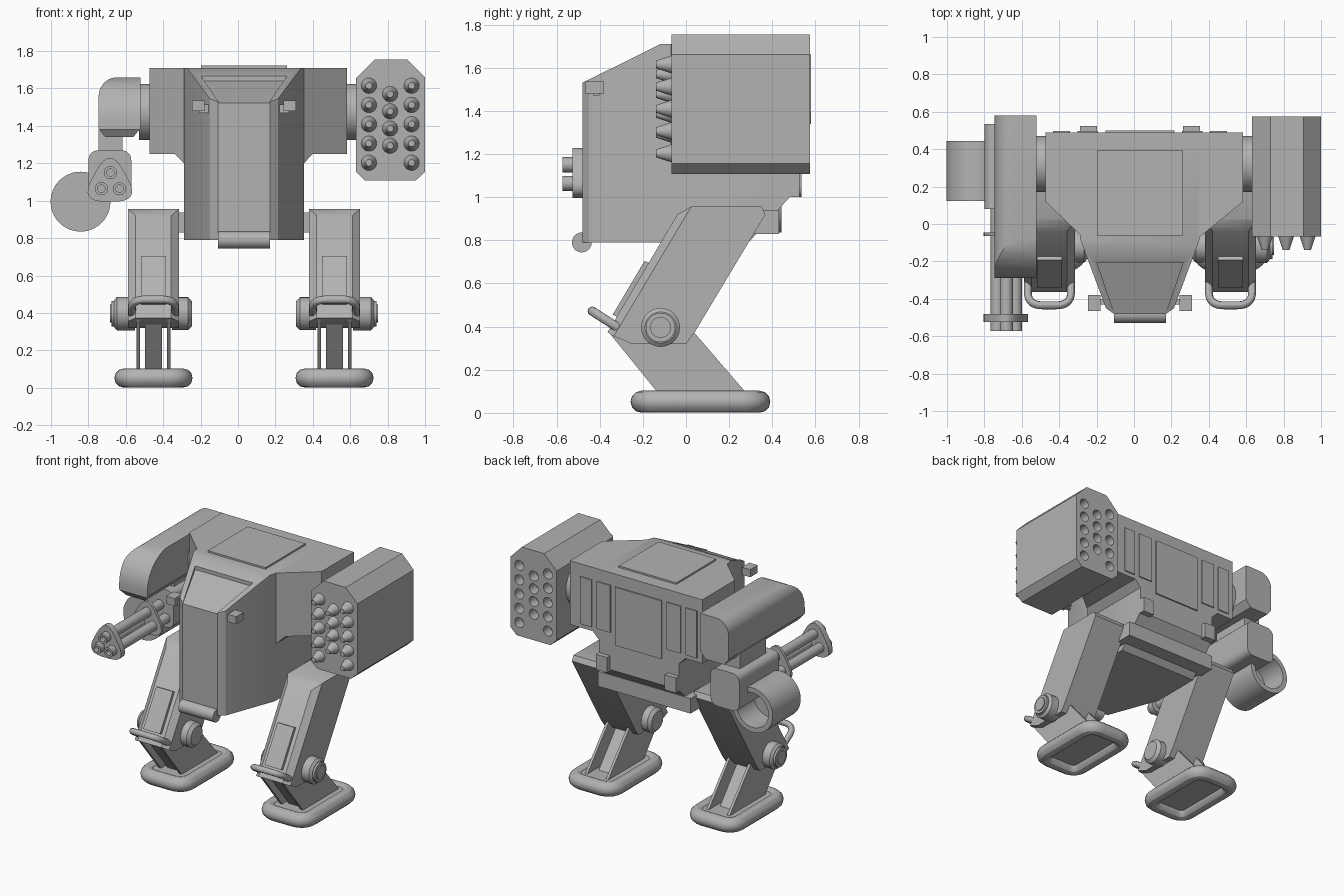
import bpy, bmesh, math
from mathutils import Vector

if "Cube" in bpy.data.objects:
    bpy.data.objects.remove(bpy.data.objects["Cube"], do_unlink=True)

grey = bpy.data.materials.new("plain_grey")
grey.use_nodes = True
grey.diffuse_color = (0.45, 0.45, 0.45, 1)
grey.node_tree.nodes["Principled BSDF"].inputs["Base Color"].default_value = grey.diffuse_color

CX = 0.032  # centre line of the hull


def link(name, mesh):
    ob = bpy.data.objects.new(name, mesh)
    bpy.context.collection.objects.link(ob)
    ob.data.materials.clear()
    ob.data.materials.append(grey)
    return ob


def prism(name, pts, axis, a, b, taper=1):
    """Extrude a 2D outline along an axis from a to b."""
    place = {"x": lambda p, t: (t, p[0], p[1]),
             "y": lambda p, t: (p[0], t, p[1]),
             "z": lambda p, t: (p[0], p[1], t)}[axis]
    n = len(pts)
    mid = [sum(p[i] for p in pts) / n for i in (0, 1)]
    end = [[mid[i] + (p[i] - mid[i]) * taper for i in (0, 1)] for p in pts]
    bm = bmesh.new()
    lo = [bm.verts.new(place(p, a)) for p in pts]
    hi = [bm.verts.new(place(p, b)) for p in end]
    bm.faces.new(lo)
    bm.faces.new(hi)
    for i in range(n):
        j = (i + 1) % n
        bm.faces.new((lo[i], lo[j], hi[j], hi[i]))
    bmesh.ops.recalc_face_normals(bm, faces=bm.faces)
    mesh = bpy.data.meshes.new(name)
    bm.to_mesh(mesh)
    bm.free()
    return link(name, mesh)


def circle(u, v, r, n=32):
    return [(u + r * math.cos(math.tau * i / n), v + r * math.sin(math.tau * i / n)) for i in range(n)]


def rect(u0, u1, v0, v1):
    return [(u0, v0), (u1, v0), (u1, v1), (u0, v1)]


def box(name, x0, x1, y0, y1, z0, z1):
    return prism(name, rect(x0, x1, y0, y1), "z", z0, z1)


def rounded(pts, r, steps=6, closed=True):
    """Replace corners with short curves."""
    out, n = [], len(pts)
    for i, p in enumerate(pts):
        p = Vector(p)
        if not closed and i in (0, n - 1):
            out.append(p)
            continue
        a = p + (Vector(pts[i - 1]) - p).normalized() * r
        b = p + (Vector(pts[(i + 1) % n]) - p).normalized() * r
        for k in range(steps + 1):
            t = k / steps
            out.append(a * (1 - t) ** 2 + p * 2 * t * (1 - t) + b * t * t)
    return out


def tube(name, path, r, closed):
    cu = bpy.data.curves.new(name, "CURVE")
    cu.dimensions, cu.bevel_depth, cu.bevel_resolution = "3D", r, 4
    cu.use_fill_caps = True
    sp = cu.splines.new("POLY")
    sp.points.add(len(path) - 1)
    for q, p in zip(sp.points, path):
        q.co = (*p, 1)
    sp.use_cyclic_u = closed
    tmp = bpy.data.objects.new(name + "_path", cu)
    bpy.context.collection.objects.link(tmp)
    mesh = bpy.data.meshes.new_from_object(tmp.evaluated_get(bpy.context.evaluated_depsgraph_get()))
    bpy.data.objects.remove(tmp, do_unlink=True)
    return link(name, mesh)


def combine(ob, other, op):
    """Apply a boolean and drop the helper."""
    m = ob.modifiers.new("cut", "BOOLEAN")
    m.operation, m.object, m.solver = op, other, "EXACT"
    mesh = bpy.data.meshes.new_from_object(ob.evaluated_get(bpy.context.evaluated_depsgraph_get()))
    ob.modifiers.clear()
    ob.data = mesh
    bpy.data.objects.remove(other, do_unlink=True)
    return ob


# Hull: plan outline intersected with side profile
half = [(0.14, -0.48), (0.182, -0.45), (0.32, -0.08), (0.32, 0.49)]
plan = [(CX + x, y) for x, y in half] + [(CX - x, y) for x, y in reversed(half)]
side = [(-0.6, 0.79), (-0.6, 1.47), (-0.118, 1.71), (0.6, 1.71), (0.6, 1.15), (0.49, 1.01), (0.29, 0.79)]
hull = combine(prism("hull", plan, "z", 0.7, 1.8), prism("side_cut", side, "x", -0.6, 0.7), "INTERSECT")
# Sunken window in the sloped canopy
win = prism("window_cut", [(-0.205, 1.64), (-0.5, 1.515), (-0.5, 1.8), (-0.205, 1.8)], "x", -0.4, 0.5)
win = combine(win, prism("window_plan", [(CX - 0.232, -0.2), (CX + 0.232, -0.2), (CX + 0.13, -0.5), (CX - 0.13, -0.5)],
                         "z", 1.4, 1.9), "INTERSECT")
combine(hull, win, "DIFFERENCE")

# Shoulders: plan outline intersected with front profile
plan = [(-0.473, 0.49), (-0.473, 0.12), (-0.27, -0.075), (0.345, -0.075), (0.583, 0.12), (0.583, 0.49)]
front = [(-0.6, 1.71), (-0.6, 1.25), (-0.338, 1.25), (-0.288, 1.2), (0.352, 1.2), (0.4, 1.25), (0.7, 1.25), (0.7, 1.71)]
combine(prism("shoulders", plan, "z", 1, 1.9), prism("front_cut", front, "y", -0.5, 0.8), "INTERSECT")
prism("shoulder_axle", circle(0.32, 1.475, 0.15, 48), "x", -0.53, 0.64)

# Hull details
box("roof_hatch", CX - 0.23, CX + 0.23, -0.062, 0.393, 1.7, 1.722)
prism("nose_roller", circle(-0.483, 0.79, 0.046), "x", CX - 0.138, CX + 0.138)
box("hip_axle", CX - 0.37, CX + 0.37, 0.25, 0.43, 0.83, 0.938)
box("rear_panel", CX - 0.185, CX + 0.185, 0.48, 0.5, 1.2, 1.62)
for s, word in ((1, "left"), (-1, "right")):
    for k, (u, w) in enumerate(((0.28, 0.055), (0.42, 0.045))):
        c = CX + s * u
        box(f"{word}_rear_vent_{k}", c - w, c + w, 0.48, 0.498, 1.28, 1.62)
    c = CX + s * 0.275
    box(word + "_rear_bracket", c - 0.045, c + 0.045, 0.46, 0.525, 1.0, 1.11)
    c = CX + s * 0.245
    box(word + "_lamp", c - 0.034, c + 0.034, -0.465, -0.38, 1.48, 1.535)
    c = CX + s * 0.2
    box(word + "_lamp_arm", c - 0.04, c + 0.04, -0.43, -0.4, 1.47, 1.515)

# Missile pod with warheads in front and open tubes behind
outline = [(0.63, 1.655), (0.73, 1.754), (0.907, 1.754), (1.0, 1.66),
           (1.0, 1.155), (0.95, 1.107), (0.68, 1.107), (0.63, 1.155)]
pod = prism("missile_pod", outline, "y", -0.068, 0.575)
spots = [(x, 1.615 - 0.103 * i) for x in (0.7, 0.928) for i in range(5)]
spots += [(0.813, 1.57 - 0.092 * i) for i in range(4)]
for i, (x, z) in enumerate(spots):
    prism(f"warhead_{i}", circle(x, z, 0.044, 24), "y", -0.06, -0.14, 0.4)
    combine(pod, prism("tube_cut", circle(x, z, 0.036, 20), "y", 0.5, 0.7), "DIFFERENCE")

# Gun arm housing: rounded in front and along its outer top edge
arc = [math.radians(9 * i) for i in range(11)]
side = [(0.58, 1.34), (0.58, 1.67)] + [(-0.03 - 0.26 * math.sin(t), 1.43 + 0.235 * math.cos(t)) for t in arc]
side += [(-0.29, 1.38), (-0.26, 1.34)]
front = [(-0.52, 1.39), (-0.52, 1.66)] + [(-0.645 - 0.1 * math.sin(t), 1.56 + 0.1 * math.cos(t)) for t in arc]
front += [(-0.745, 1.385), (-0.71, 1.34), (-0.56, 1.34)]
combine(prism("gun_arm", side, "x", -0.8, -0.5), prism("arm_cut", front, "y", -0.5, 0.8), "INTERSECT")
box("gun_neck", -0.745, -0.617, 0.15, 0.45, 1.22, 1.38)

# Gun body, drum, barrels and collars
prism("gun_body", rounded(rect(-0.8, -0.57, 1.0, 1.27), 0.06), "y", 0.08, 0.535)
drum = prism("ammo_drum", circle(-0.842, 0.995, 0.16, 48), "y", 0.123, 0.443)
combine(drum, prism("drum_cut", circle(-0.842, 0.995, 0.125, 48), "y", 0.25, 0.5), "DIFFERENCE")
tri = rounded([(-0.685, 1.29), (-0.85, 0.995), (-0.52, 0.995)], 0.14, 8)
prism("muzzle_collar", tri, "y", -0.525, -0.48)
prism("rear_collar", tri, "y", -0.065, -0.045)
for i, (x, z) in enumerate(((-0.682, 1.15), (-0.731, 1.064), (-0.634, 1.064))):
    b = prism(f"barrel_{i}", circle(x, z, 0.035, 24), "y", -0.572, 0.1)
    combine(b, prism("bore", circle(x, z, 0.02, 16), "y", -0.7, -0.53), "DIFFERENCE")


def leg(word, s):
    cx = CX + s * 0.484
    # Thigh with chamfered front edges
    thigh = prism(word + "_thigh", [(-0.04, 0.92), (-0.364, 0.373), (-0.335, 0.355), (-0.25, 0.32), (0.0, 0.32),
                                    (0.04, 0.373), (0.368, 0.92), (0.35, 0.957), (0.025, 0.957)],
                  "x", cx - 0.137, cx + 0.137)
    bm = bmesh.new()
    bm.from_mesh(thigh.data)
    edges = [e for e in bm.edges if e.calc_length() > 0.5 and sum(v.co.y for v in e.verts) < 0]
    bmesh.ops.bevel(bm, geom=edges, offset=0.042, segments=1, affect="EDGES")
    bm.to_mesh(thigh.data)
    bm.free()
    prism(word + "_shin_pad", [(-0.16, 0.69), (-0.308, 0.44), (-0.34, 0.455), (-0.192, 0.705)],
          "x", cx - 0.067, cx + 0.067)
    # Knee discs and guard loop
    for part, a, b, r, t in (("knee_disc", 0.1, 0.195, 0.09, 1), ("knee_rim", 0.195, 0.21, 0.09, 0.8),
                             ("knee_hub", 0.2, 0.225, 0.068, 1), ("knee_cap", 0.22, 0.232, 0.048, 1),
                             ("inner_knee_disc", -0.1, -0.185, 0.088, 1), ("inner_knee_rim", -0.185, -0.206, 0.088, 0.75)):
        prism(f"{word}_{part}", circle(-0.118, 0.396, r), "x", cx + s * a, cx + s * b, t)
    loop = [(cx - 0.115, -0.3, 0.385), (cx - 0.115, -0.435, 0.472), (cx + 0.115, -0.435, 0.472), (cx + 0.115, -0.3, 0.385)]
    tube(word + "_knee_guard", rounded(loop, 0.08, 8, False), 0.021, False)
    # Lower leg: two side plates and a centre web
    shin = [(-0.355, 0.37), (-0.12, 0.08), (0.29, 0.08), (0.04, 0.37)]
    for k in (-1, 1):
        prism(f"{word}_shin_plate_{k}", shin, "x", cx + k * 0.073, cx + k * 0.092)
    prism(word + "_shin_web", [(-0.32, 0.37), (-0.085, 0.08), (0.2, 0.08), (-0.04, 0.37)], "x", cx - 0.046, cx + 0.046)
    # Foot: tubular frame around a plate
    ring = [(x, y, 0.052) for x, y in rect(cx - 0.158, cx + 0.158, -0.206, 0.34)]
    tube(word + "_foot_frame", rounded(ring, 0.09, 8), 0.051, True)
    box(word + "_foot_plate", cx - 0.15, cx + 0.15, -0.2, 0.335, 0.045, 0.09)


leg("left", 1)
leg("right", -1)

# Smooth shading on curved parts, sharp edges kept
bpy.ops.object.select_all(action="DESELECT")
for ob in bpy.context.scene.objects:
    if ob.type == "MESH":
        ob.select_set(True)
        bpy.context.view_layer.objects.active = ob
bpy.ops.object.shade_smooth_by_angle(angle=math.radians(30))
